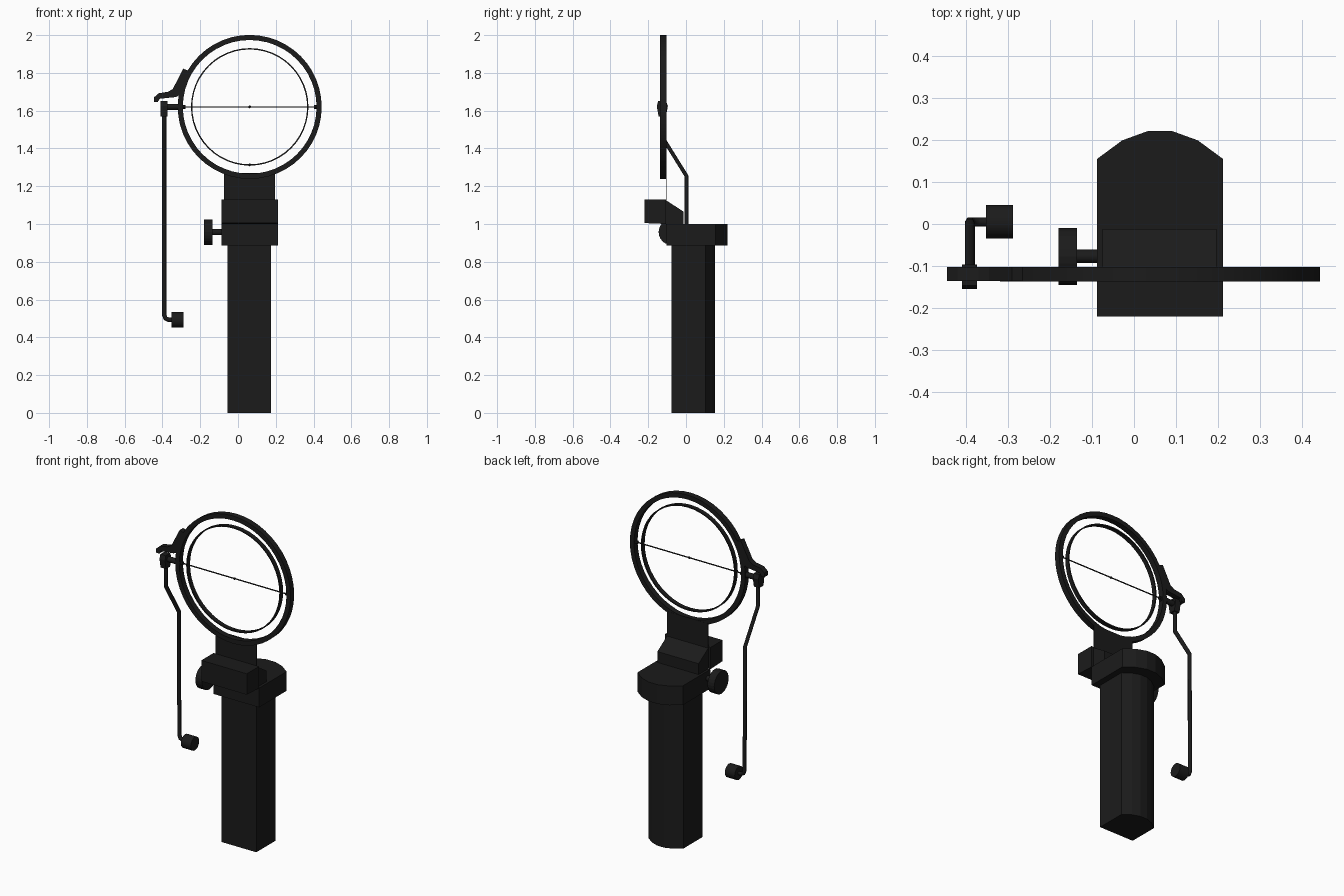
import bpy, bmesh, math
from mathutils import Vector, Matrix

if "Cube" in bpy.data.objects:
    bpy.data.objects.remove(bpy.data.objects["Cube"])

BLACK = bpy.data.materials.new("matte_black")
BLACK.diffuse_color = (0.011, 0.011, 0.011, 1)
BLACK.use_nodes = True
BLACK.node_tree.nodes["Principled BSDF"].inputs["Base Color"].default_value = BLACK.diffuse_color
CX, CY, CZ = 0.062, -0.12, 1.62      # ring centre


def finish(name, bm, smooth=False):
    bmesh.ops.recalc_face_normals(bm, faces=bm.faces)
    me = bpy.data.meshes.new(name)
    bm.to_mesh(me)
    bm.free()
    me.materials.append(BLACK)
    ob = bpy.data.objects.new(name, me)
    bpy.context.collection.objects.link(ob)
    if smooth:
        bpy.context.view_layer.objects.active = ob
        ob.select_set(True)
        bpy.ops.object.shade_smooth_by_angle(angle=math.radians(35))
        ob.select_set(False)
    return ob


def prism(name, pts, axis, a, b):
    """Extrude a 2D outline along an axis from a to b."""
    place = {'x': lambda p: (a, p[0], p[1]),
             'y': lambda p: (p[0], a, p[1]),
             'z': lambda p: (p[0], p[1], a)}[axis]
    bm = bmesh.new()
    f = bm.faces.new([bm.verts.new(place(p)) for p in pts])
    r = bmesh.ops.extrude_face_region(bm, geom=[f])
    d = Vector([(b - a) * (axis == k) for k in 'xyz'])
    bmesh.ops.translate(bm, vec=d, verts=[v for v in r['geom'] if isinstance(v, bmesh.types.BMVert)])
    return finish(name, bm)


def cyl_x(name, x0, x1, y, z, r, n=16, smooth=True):
    bm = bmesh.new()
    m = Matrix.Translation(((x0 + x1) / 2, y, z)) @ Matrix.Rotation(math.pi / 2, 4, 'Y')
    bmesh.ops.create_cone(bm, cap_ends=True, segments=n, radius1=r, radius2=r,
                          depth=x1 - x0, matrix=m)
    return finish(name, bm, smooth)


def hoop(name, r0, r1, half, n=48):
    """Rectangular-section ring facing the front."""
    bm = bmesh.new()
    loops = []
    for i in range(n):
        t = 2 * math.pi * i / n
        loops.append([bm.verts.new((CX + r * math.cos(t), CY + y, CZ + r * math.sin(t)))
                      for r, y in ((r0, -half), (r1, -half), (r1, half), (r0, half))])
    for i in range(n):
        p, q = loops[i], loops[(i + 1) % n]
        for k in range(4):
            bm.faces.new((p[k], p[(k + 1) % 4], q[(k + 1) % 4], q[k]))
    return finish(name, bm, smooth=True)


def round_back(cx, hw, front, side, rise):
    """Outline with a flat front and a five-sided bowed back."""
    arc = [(1, 0), (0.6, 0.67), (0.2, 1), (-0.2, 1), (-0.6, 0.67), (-1, 0)]
    return ([(cx - hw, front), (cx + hw, front)]
            + [(cx + u * hw, side + v * rise) for u, v in arc])


# Handle and collar
prism("handle", round_back(0.06, 0.115, -0.077, 0.103, 0.05), 'z', 0, 0.89)
prism("collar", round_back(CX, 0.15, -0.104, 0.155, 0.066), 'z', 0.885, 1.0)

# Front block and sloped block behind it
prism("front_block", [(-0.22, 1.005), (-0.22, 1.13), (-0.105, 1.13), (-0.105, 1.0)],
      'x', CX - 0.15, CX + 0.15)
prism("sloped_block", [(-0.105, 0.995), (-0.105, 1.125), (-0.012, 1.065), (-0.012, 0.995)],
      'x', -0.075, 0.197)

# Thin neck plate
prism("neck_plate", [(-0.075, 1.1), (0.197, 1.1), (0.197, 1.27), (-0.075, 1.27)],
      'y', -0.106, -0.102)

# Side knob
cyl_x("knob", -0.18, -0.136, -0.077, 0.957, 0.068, 24, False)
cyl_x("knob_shaft", -0.14, -0.08, -0.077, 0.957, 0.016, 12)

# Open sight ring and inner band
hoop("outer_ring", 0.354, 0.381, 0.017)
hoop("inner_band", 0.304, 0.311, 0.013)

# Cross wire with beads and end pins
cyl_x("cross_wire", CX - 0.36, CX + 0.36, CY, CZ, 0.0035, 6)
for name, z in (("centre_bead", CZ), ("lower_bead", CZ - 0.307)):
    bm = bmesh.new()
    bmesh.ops.create_icosphere(bm, subdivisions=1, radius=0.008,
                               matrix=Matrix.Translation((CX, CY, z)))
    finish(name, bm)
for s, name in ((-1, "left_pin"), (1, "right_pin")):
    x = CX + s * 0.352
    cyl_x(name, x - 0.012, x + 0.012, CY, CZ, 0.01, 8)

# Hook on the ring's left side
prism("hook", [(-0.255, 1.81), (-0.29, 1.822), (-0.345, 1.715), (-0.37, 1.7), (-0.42, 1.692),
               (-0.445, 1.67), (-0.445, 1.645), (-0.425, 1.645), (-0.415, 1.663), (-0.33, 1.672),
               (-0.295, 1.69), (-0.265, 1.76)], 'y', -0.136, -0.103)

# Pivot joint for the hanging arm
prism("pivot_body", [(-0.155, 1.625), (-0.147, 1.65), (-0.106, 1.65), (-0.096, 1.625),
                     (-0.106, 1.57), (-0.145, 1.57)], 'x', -0.41, -0.374)
cyl_x("pivot_shaft", -0.378, -0.29, CY, CZ, 0.016, 12)

# Hanging arm: bent rod and end weight
cu = bpy.data.curves.new("hanging_arm", 'CURVE')
cu.dimensions = '3D'
cu.bevel_depth = 0.012
cu.bevel_resolution = 1
cu.use_fill_caps = True
path = [(-0.391, -0.122, 1.6), (-0.391, -0.122, 1.455), (-0.391, 0.002, 1.255), (-0.391, 0.005, 0.52),
        (-0.384, 0.005, 0.501), (-0.368, 0.005, 0.493), (-0.345, 0.005, 0.493)]
sp = cu.splines.new('POLY')
sp.points.add(len(path) - 1)
for p, co in zip(sp.points, path):
    p.co = (*co, 1)
cu.materials.append(BLACK)
bpy.context.collection.objects.link(bpy.data.objects.new("hanging_arm", cu))
cyl_x("end_weight", -0.353, -0.288, 0.005, 0.493, 0.04, 16)
